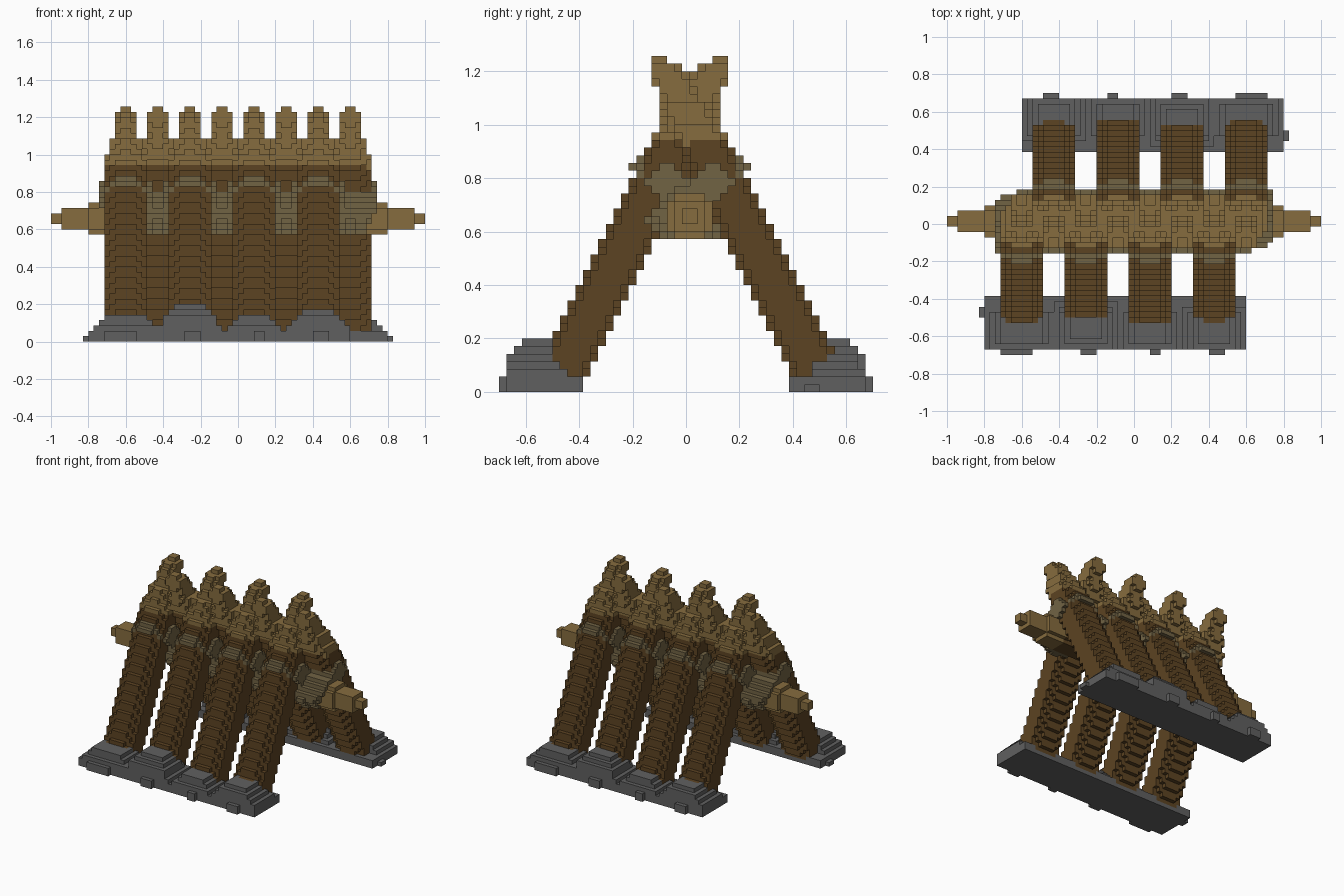
import bpy, bmesh, math
from mathutils import Vector

if "Cube" in bpy.data.objects:
    bpy.data.objects.remove(bpy.data.objects["Cube"], do_unlink=True)

V = 1 / 35                      # edge of one block
LEG_X = (-0.6, -0.257, 0.0857, 0.4286)


def material(name, rgb):
    lin = [((c / 255 + 0.055) / 1.055) ** 2.4 for c in rgb]
    m = bpy.data.materials.new(name)
    m.use_nodes = True
    m.diffuse_color = (*lin, 1)
    m.node_tree.nodes["Principled BSDF"].inputs["Base Color"].default_value = (*lin, 1)
    return m


MATS = [material("dark_bark", (92, 67, 34)), material("cut_wood", (134, 108, 62)),
        material("rope", (113, 99, 68)), material("grey_stone", (96, 96, 96))]
BARK, WOOD, ROPE, STONE = range(4)


# Leaning log: z limit, half width in x, half depth in y
LEG_STEPS = ((1.0, 0.122, 0.104), (1.087, 0.092, 0.095), (1.2, 0.064, 0.068),
             (1.23, 0.064, 0.056), (1.26, 0.034, 0.024))


def leg(cx):
    def rule(x, y, z):
        if z < 0.028:
            return None
        for top, hx, hy in LEG_STEPS:
            if z < top:
                r = abs((x - cx) / hx) ** 2.3 + abs((y + 0.5 - 0.5 * z) / hy) ** 2.3
                if r > 1:
                    return None
                return WOOD if z > 0.985 - 0.06 * r else BARK
    return rule


# Horizontal log with stepped pale ends
def beam(x, y, z):
    r = 0.034 if abs(x) > 0.94 else 0.064 if abs(x) > 0.8 else 0.094
    if math.hypot(y - 0.0143, z - 0.66) < r:
        return WOOD if abs(x) > 0.65 else BARK


# Tilted rope lashing that ties one leg to the beam
def lashing(cx):
    def rule(x, y, z):
        along = (z - 0.71 - (y + 0.05)) / math.sqrt(2)
        if abs(z + 0.9 * y - 0.725) < 0.085 and \
           abs((x - cx) / 0.15) ** 2.5 + abs(along / 0.205) ** 2.5 < 1:
            return ROPE
    return rule


# Stone footing: low slab, stepped mound at every leg, small edge stones
MOUNDS = tuple(zip(LEG_X, (0.15, 0.2, 0.145, 0.18), (0.1, 0.07, 0.08, 0.07)))
EDGE_STONES = ((-0.715, -0.54), (-0.287, -0.2), (0.085, 0.145), (0.4, 0.487))


def footing(x, y, z):
    h = 0
    if -0.8 < x < 0.6 and -0.67 < y < -0.385:
        h = 0.058
        for cx, top, core in MOUNDS:
            d = max(abs(x - cx) - core, abs(y + 0.57) - 0.045, 0)
            h = max(h, top - 1.2 * d)
    elif -0.7 < y < -0.67 and any(a < x < b for a, b in EDGE_STONES):
        h = 0.058
    elif -0.83 < x < -0.8 and -0.5 < y < -0.44:
        h = 0.03
    return STONE if z < h else None


# Second half: the same rule turned half round the vertical axis
def turned(rule, cy):
    return lambda x, y, z: rule(-x, 2 * cy - y, z)


parts = [("cross_beam", beam)]
for n, cx in enumerate(LEG_X, 1):
    parts.append((f"front_leg_{n}", leg(cx)))
    parts.append((f"back_leg_{n}", turned(leg(cx), 0.0143)))
for n, cx in enumerate(LEG_X, 1):
    parts.append((f"front_lashing_{n}", lashing(cx)))
    parts.append((f"back_lashing_{n}", turned(lashing(cx), 0.0143)))
parts += [("front_footing", footing), ("back_footing", turned(footing, 0))]

# Each block belongs to the first part that claims it
cells = {}
for i in range(-35, 35):
    for j in range(-24, 25):
        for k in range(44):
            p = ((i + 0.5) * V, j * V, (k + 0.5) * V)
            for name, rule in parts:
                mat = rule(*p)
                if mat is not None:
                    cells[i, j, k] = (name, mat)
                    break


# Build each part from the exposed sides of its blocks
def build(name):
    bm = bmesh.new()
    verts = {}

    def vert(c):
        key = tuple(c)
        if key not in verts:
            verts[key] = bm.verts.new((key[0] * V, (key[1] - 0.5) * V, key[2] * V))
        return verts[key]

    for cell, (owner, mat) in cells.items():
        if owner != name:
            continue
        for axis in range(3):
            for side in (0, 1):
                near = list(cell)
                near[axis] += 2 * side - 1
                if tuple(near) in cells:
                    continue
                a, b = (axis + 1) % 3, (axis + 2) % 3
                loop = []
                for da, db in ((0, 0), (1, 0), (1, 1), (0, 1)):
                    c = list(cell)
                    c[axis] += side
                    c[a] += da
                    c[b] += db
                    loop.append(vert(c))
                if not side:
                    loop.reverse()
                bm.faces.new(loop).material_index = mat
    if bm.faces:
        mesh = bpy.data.meshes.new(name)
        bm.to_mesh(mesh)
        for m in MATS:
            mesh.materials.append(m)
        bpy.context.scene.collection.objects.link(bpy.data.objects.new(name, mesh))
    bm.free()


for name, _ in parts:
    build(name)
